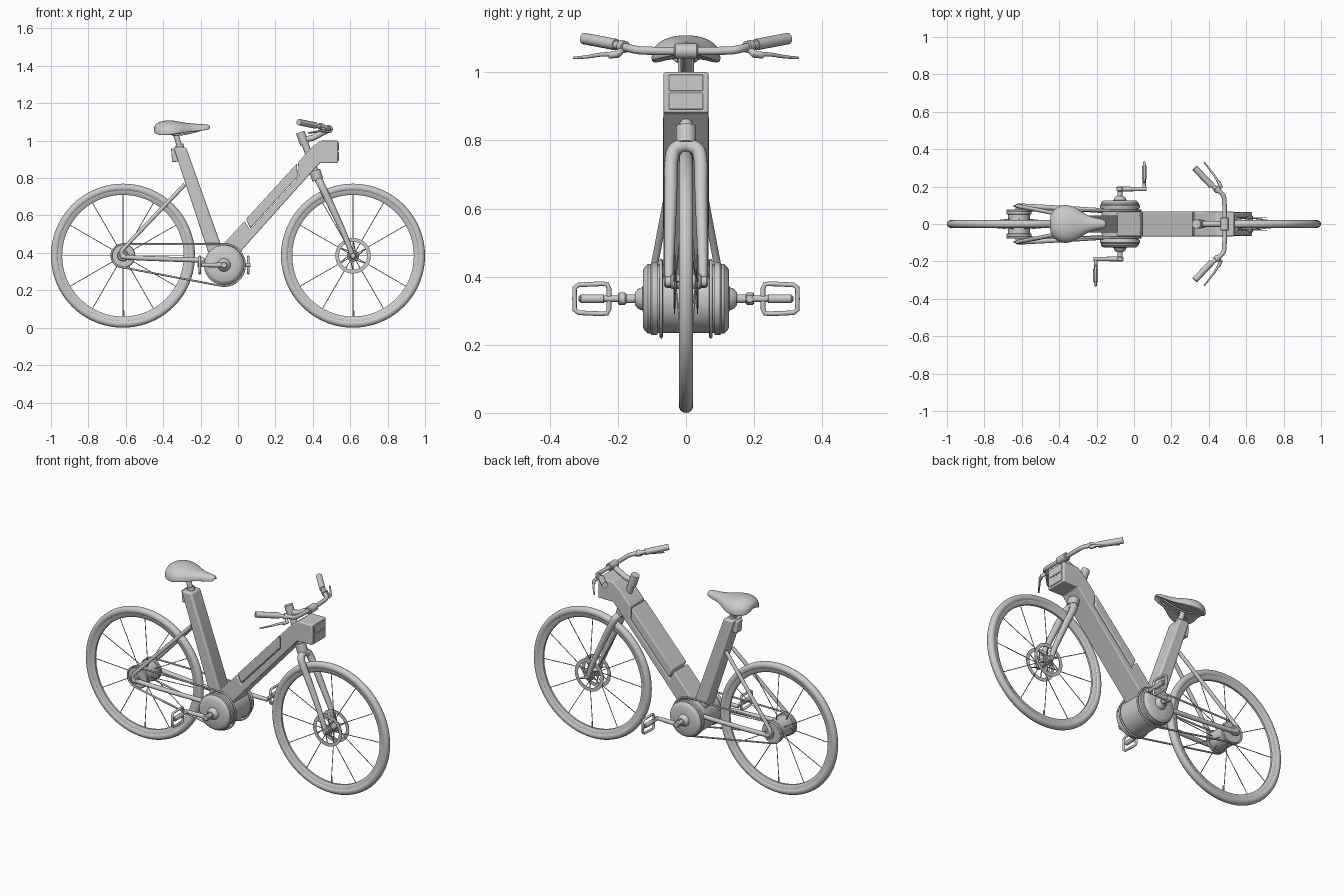
import bpy, bmesh, math
from math import sin, cos, pi, radians
from mathutils import Vector

if "Cube" in bpy.data.objects:
    bpy.data.objects.remove(bpy.data.objects["Cube"])

WX, WZ = 0.615, 0.385           # wheel centres at +-WX
MX, MZ = -0.075, 0.335          # motor centre


def finish(ob, angle=35):
    bpy.ops.object.select_all(action='DESELECT')
    ob.select_set(True)
    bpy.context.view_layer.objects.active = ob
    if ob.type == 'CURVE':
        bpy.ops.object.convert(target='MESH')
    bpy.ops.object.shade_smooth_by_angle(angle=radians(angle))
    return bpy.context.view_layer.objects.active


def from_bm(name, bm, angle=35):
    bmesh.ops.remove_doubles(bm, verts=bm.verts, dist=1e-5)
    bmesh.ops.recalc_face_normals(bm, faces=bm.faces)
    me = bpy.data.meshes.new(name)
    bm.to_mesh(me)
    bm.free()
    ob = bpy.data.objects.new(name, me)
    bpy.context.collection.objects.link(ob)
    return finish(ob, angle)


def lathe(name, x, z, profile, n=48, closed=False):
    """Revolve (radius, y) points about a y-parallel axis through (x, z)."""
    bm = bmesh.new()
    rings = [[bm.verts.new((x + r * cos(2 * pi * i / n), y, z + r * sin(2 * pi * i / n)))
              for i in range(n)] for r, y in profile]
    for a, b in zip(rings, rings[1:] + (rings[:1] if closed else [])):
        for i in range(n):
            j = (i + 1) % n
            bm.faces.new((a[i], a[j], b[j], b[i]))
    return from_bm(name, bm)


def drum(name, x, z, r, y0, y1, n=32, c=0.004):
    """Capped disc along y with chamfered rims."""
    y0, y1 = sorted((y0, y1))
    return lathe(name, x, z, [(0, y0), (r - c, y0), (r, y0 + c), (r, y1 - c), (r - c, y1), (0, y1)], n)


def prism(name, pts, half, bevel=0.006):
    """Extrude an (x, z) outline symmetrically along y."""
    bm = bmesh.new()
    a = [bm.verts.new((x, -half, z)) for x, z in pts]
    b = [bm.verts.new((x, half, z)) for x, z in pts]
    bm.faces.new(a)
    bm.faces.new(b)
    for i in range(len(pts)):
        j = (i + 1) % len(pts)
        bm.faces.new((a[i], a[j], b[j], b[i]))
    ob = from_bm(name, bm)
    m = ob.modifiers.new('bevel', 'BEVEL')
    m.width, m.segments, m.limit_method = bevel, 3, 'ANGLE'
    return ob


def tube(name, pts, r, radii=None, smooth=False, closed=False, res=4):
    cu = bpy.data.curves.new(name, 'CURVE')
    cu.dimensions, cu.bevel_depth, cu.bevel_resolution, cu.use_fill_caps = '3D', r, res, True
    sp = cu.splines.new('NURBS' if smooth else 'POLY')
    sp.points.add(len(pts) - 1)
    for i, p in enumerate(pts):
        sp.points[i].co = (*p, 1)
        sp.points[i].radius = radii[i] if radii else 1
    sp.use_cyclic_u = closed
    if smooth:
        sp.order_u, sp.use_endpoint_u, sp.resolution_u = 3, not closed, 8
    ob = bpy.data.objects.new(name, cu)
    bpy.context.collection.objects.link(ob)
    return finish(ob, 50)


# wheels: tyre, rim, spokes, valve
for side, x in (('rear', -WX), ('front', WX)):
    tyre = [(0.364 + 0.021 * cos(2 * pi * i / 16), 0.021 * sin(2 * pi * i / 16)) for i in range(16)]
    lathe(side + '_tyre', x, WZ, tyre, 80, True)
    lathe(side + '_rim', x, WZ, [(0.35, -0.015), (0.335, -0.013), (0.325, -0.006), (0.325, 0.006),
                                 (0.335, 0.013), (0.35, 0.015)], 80, True)
    for k in range(12):
        a = 2 * pi * k / 12
        y = 0.03 if k % 2 else -0.03
        tube(side + '_spoke', [(x + 0.018 * cos(a), y, WZ + 0.018 * sin(a)),
                               (x + 0.33 * cos(a), 0, WZ + 0.33 * sin(a))], 0.0022, res=1)
    tube(side + '_valve', [(x + 0.004, 0, 0.05), (x + 0.004, 0, 0.092)], 0.004, res=2)

# hubs
drum('rear_hub', -WX, WZ, 0.058, -0.07, 0.07)
drum('front_hub', WX, WZ, 0.022, -0.045, 0.045)
for s in (-1, 1):
    drum('rear_hub_flange', -WX, WZ, 0.066, s * 0.05, s * 0.07)
    drum('rear_axle_cap', -WX, WZ, 0.018, s * 0.07, s * 0.108)
    drum('front_hub_flange', WX, WZ, 0.032, s * 0.026, s * 0.034)
    drum('front_axle_cap', WX, WZ, 0.016, s * 0.04, s * 0.064)
    # brake disc ring and its arms
    lathe('brake_disc', WX, WZ, [(0.095, s * 0.032), (0.095, s * 0.035),
                                 (0.075, s * 0.035), (0.075, s * 0.032)], 48, True)
    for k in range(6):
        a, b = k * pi / 3, k * pi / 3 + 0.5
        tube('disc_arm', [(WX + 0.025 * cos(a), s * 0.033, WZ + 0.025 * sin(a)),
                          (WX + 0.078 * cos(b), s * 0.033, WZ + 0.078 * sin(b))], 0.003, res=1)

# motor
drum('motor_core', MX, MZ, 0.1, -0.09, 0.09, 64)
for s in (-1, 1):
    lathe('motor_cover', MX, MZ, [(0, s * 0.083), (0.105, s * 0.083), (0.107, s * 0.087), (0.107, s * 0.1),
                                  (0.102, s * 0.104), (0.102, s * 0.112), (0.092, s * 0.122),
                                  (0.085, s * 0.126), (0.035, s * 0.127), (0.028, s * 0.142),
                                  (0.018, s * 0.15), (0, s * 0.15)], 64)
    # belt between motor and rear hub
    th, al = math.atan2(MZ - WZ, MX + WX), radians(95.3)
    path = []
    for i in range(25):
        a = th - al + 2 * al * i / 24
        path.append((MX + 0.112 * cos(a), s * 0.073, MZ + 0.112 * sin(a)))
    for i in range(17):
        a = th + al + (2 * pi - 2 * al) * i / 16
        path.append((-WX + 0.062 * cos(a), s * 0.073, WZ + 0.062 * sin(a)))
    tube('drive_belt', path, 0.005, closed=True, res=2)
    # crank and pedal
    px = MX + s * 0.13
    drum('crank_axle', MX, MZ, 0.013, s * 0.14, s * 0.2, 20)
    drum('crank_boss', MX, MZ, 0.018, s * 0.175, s * 0.2, 20)
    tube('crank_arm', [(MX - s * 0.008, s * 0.187, MZ), (px + s * 0.012, s * 0.187, MZ)], 0.012, [1.1, 0.9])
    drum('pedal_spindle', px, MZ, 0.009, s * 0.18, s * 0.315, 16, 0.002)
    drum('pedal_sleeve', px, MZ, 0.013, s * 0.24, s * 0.31, 16, 0.002)
    cage = [(0.226, 0.03), (0.232, 0.043), (0.25, 0.044), (0.315, 0.041), (0.327, 0.032), (0.327, 0)]
    loop = cage + [(y, -z) for y, z in reversed(cage[:-1])]
    tube('pedal_cage', [(px, s * y, MZ + z) for y, z in loop], 0.007, closed=True)

# main beam with light housing, notched for the battery
prism('main_beam', [(-0.1, 0.424), (0.035, 0.571), (0.063, 0.522), (0.325, 0.806), (0.321, 0.884),
                    (0.395, 0.965), (0.44, 1.0), (0.535, 1.0), (0.535, 0.88), (0.437, 0.88),
                    (0.025, 0.42), (-0.02, 0.35), (-0.1, 0.35)], 0.066)
prism('battery', [(0.043, 0.581), (0.066, 0.531), (0.319, 0.807), (0.315, 0.878)], 0.067, 0.005)
for z in (0.915, 0.969):
    prism('light_panel', [(0.53, z - 0.024), (0.539, z - 0.024), (0.539, z + 0.024), (0.53, z + 0.024)],
          0.05, 0.003)

# seat beam, clamp and post
prism('seat_beam', [(-0.345, 0.965), (-0.278, 0.965), (-0.085, 0.425), (-0.09, 0.38),
                    (-0.15, 0.38), (-0.165, 0.42)], 0.046, 0.01)
prism('seat_clamp', [(-0.358, 0.958), (-0.305, 0.963), (-0.305, 0.89), (-0.352, 0.885)], 0.025)
tube('seat_post', [(-0.295, 0.93, 0), (-0.335, 1.06, 0)] and
     [(-0.3, 0, 0.93), (-0.338, 0, 1.05)], 0.015)
tube('post_collar', [(-0.308, 0, 0.955), (-0.314, 0, 0.98)], 0.022)
for s in (-1, 1):
    tube('saddle_rail', [(-0.41, s * 0.04, 1.045), (-0.36, s * 0.025, 1.032),
                         (-0.28, s * 0.02, 1.032), (-0.19, s * 0.01, 1.06)], 0.005, smooth=True)

# saddle: sections of (x, half width, top z, edge z)
secs = [(-0.45, 0.04, 1.075, 1.043), (-0.435, 0.075, 1.095, 1.032), (-0.40, 0.1, 1.108, 1.027),
        (-0.36, 0.107, 1.111, 1.03), (-0.31, 0.092, 1.102, 1.038), (-0.265, 0.056, 1.094, 1.045),
        (-0.22, 0.036, 1.09, 1.05), (-0.17, 0.028, 1.088, 1.055), (-0.148, 0.018, 1.083, 1.062)]
bm = bmesh.new()
rows = []
for x, w, top, low in secs:
    arc = [(w * cos(pi * i / 10), low + (top - low) * max(sin(pi * i / 10), 0) ** 0.7) for i in range(11)]
    under = [(-w * 0.85, low), (-w * 0.45, low + 0.012), (w * 0.45, low + 0.012), (w * 0.85, low)]
    rows.append([bm.verts.new((x, y, z)) for y, z in arc + under])
for a, b in zip(rows, rows[1:]):
    for i in range(len(a)):
        j = (i + 1) % len(a)
        bm.faces.new((a[i], a[j], b[j], b[i]))
bm.faces.new(rows[0])
bm.faces.new(rows[-1])
saddle = from_bm('saddle', bm, 60)
sub = saddle.modifiers.new('smooth', 'SUBSURF')
sub.levels = sub.render_levels = 2

# rear stays and dropouts
for s in (-1, 1):
    tube('seat_stay', [(-0.285, s * 0.03, 0.765), (-0.62, s * 0.096, 0.415), (-0.625, s * 0.097, 0.39)],
         0.011)
    tube('chain_stay', [(-0.625, s * 0.097, 0.38), (-0.55, s * 0.095, 0.37), (-0.14, s * 0.07, 0.36)],
         0.013, smooth=True)
    drum('dropout', -WX, WZ, 0.03, s * 0.09, s * 0.102, 24)
    # fork blades
    tube('fork_blade', [(0.432, 0, 0.785), (0.437, s * 0.035, 0.782), (0.455, s * 0.045, 0.74),
                        (0.5, s * 0.044, 0.65), (0.6, s * 0.05, 0.43), (WX, s * 0.05, 0.37)],
         0.019, [1.1, 1.1, 1.05, 1, 0.75, 0.65], smooth=True)

# steering column and stem
tube('steering_column', [(0.338, 0, 1.04), (0.43, 0, 0.785)], 0.019, res=6)
tube('lower_headset', [(0.41, 0, 0.84), (0.427, 0, 0.79)], 0.03, res=6)
tube('column_cap', [(0.333, 0, 1.045), (0.356, 0, 0.98)], 0.024, res=6)
tube('stem', [(0.355, 0, 1.005), (0.40, 0, 1.015), (0.485, 0, 1.06)], 0.016)
drum('bar_clamp', 0.485, 1.062, 0.022, -0.035, 0.035)

# handlebar, grips, brake levers
for s in (-1, 1):
    tube('handlebar', [(0.485, 0, 1.062), (0.485, s * 0.12, 1.062), (0.478, s * 0.16, 1.068),
                       (0.42, s * 0.2, 1.08), (0.33, s * 0.295, 1.098)], 0.012, smooth=True)
    tube('grip', [(0.415, s * 0.205, 1.081), (0.325, s * 0.3, 1.099)], 0.017)
    tube('lever_clamp', [(0.452, s * 0.178, 1.074), (0.436, s * 0.191, 1.077)], 0.018)
    tube('lever_body', [(0.445, s * 0.185, 1.07), (0.465, s * 0.2, 1.052), (0.452, s * 0.225, 1.05)],
         0.01)
    tube('brake_lever', [(0.462, s * 0.205, 1.052), (0.44, s * 0.245, 1.054), (0.41, s * 0.285, 1.045),
                         (0.375, s * 0.33, 1.042)], 0.006, [1.3, 1, 0.9, 0.6], smooth=True)
